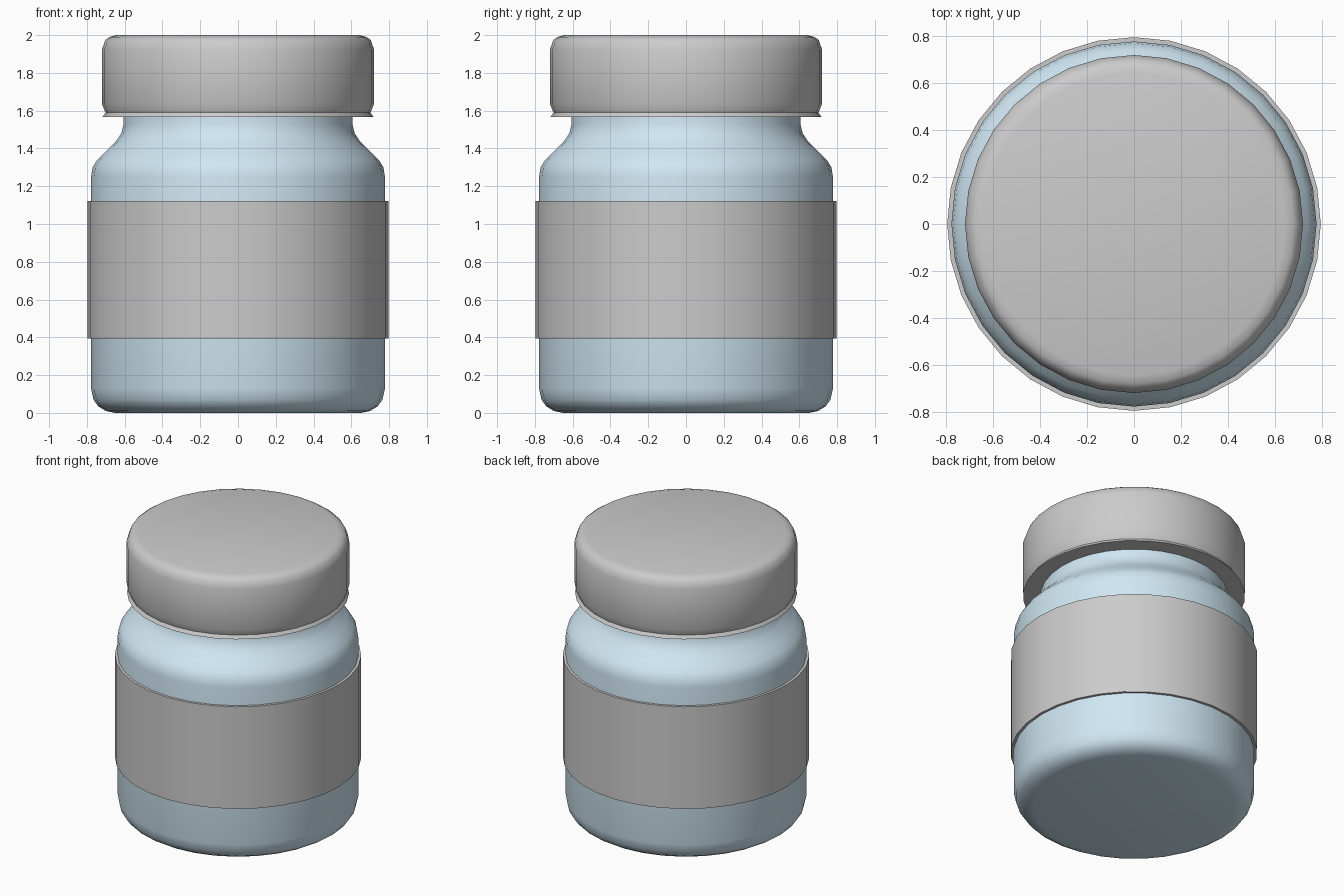
import bpy, bmesh
from math import pi, radians

if "Cube" in bpy.data.objects:
    bpy.data.objects.remove(bpy.data.objects["Cube"])

SIDES = 32


def lathe(name, profile, material=None, closed=False):
    """Revolve an (r, z) profile around the z axis."""
    bm = bmesh.new()
    verts = [bm.verts.new((r, 0, z)) for r, z in profile]
    pairs = list(zip(verts, verts[1:]))
    if closed:
        pairs.append((verts[-1], verts[0]))
    edges = [bm.edges.new(p) for p in pairs]
    bmesh.ops.spin(bm, geom=verts + edges, cent=(0, 0, 0), axis=(0, 0, 1),
                   angle=2 * pi, steps=SIDES)
    bmesh.ops.remove_doubles(bm, verts=bm.verts, dist=0.0005)
    bmesh.ops.recalc_face_normals(bm, faces=bm.faces)
    mesh = bpy.data.meshes.new(name)
    bm.to_mesh(mesh)
    bm.free()
    obj = bpy.data.objects.new(name, mesh)
    bpy.context.collection.objects.link(obj)
    if material:
        mesh.materials.append(material)
    bpy.ops.object.select_all(action='DESELECT')
    obj.select_set(True)
    bpy.context.view_layer.objects.active = obj
    bpy.ops.object.shade_smooth_by_angle(angle=radians(40))
    return obj


blue = bpy.data.materials.new("blue_glass")
blue.diffuse_color = (0.63, 0.8, 0.9, 1)
blue.use_nodes = True
blue.node_tree.nodes["Principled BSDF"].inputs["Base Color"].default_value = blue.diffuse_color

# Jar body: rounded base, straight wall, shoulder and neck
lathe("jar_body", [
    (0, 0), (0.65, 0), (0.70, 0.01), (0.74, 0.035), (0.765, 0.07),
    (0.778, 0.13), (0.778, 1.25), (0.77, 1.30), (0.745, 1.34),
    (0.70, 1.385), (0.645, 1.44), (0.618, 1.48), (0.605, 1.53),
    (0.605, 1.60), (0, 1.60)], blue)

# Label band wrapped around the body
lathe("label_band", [
    (0.77, 0.395), (0.796, 0.395), (0.796, 1.123), (0.77, 1.123)], closed=True)

# Screw lid with bevelled top and flared lower rim
lathe("lid", [
    (0, 1.567), (0.717, 1.567), (0.702, 1.59), (0.72, 1.635),
    (0.72, 1.925), (0.702, 1.975), (0.68, 1.99), (0.645, 2.0), (0, 2.0)])
